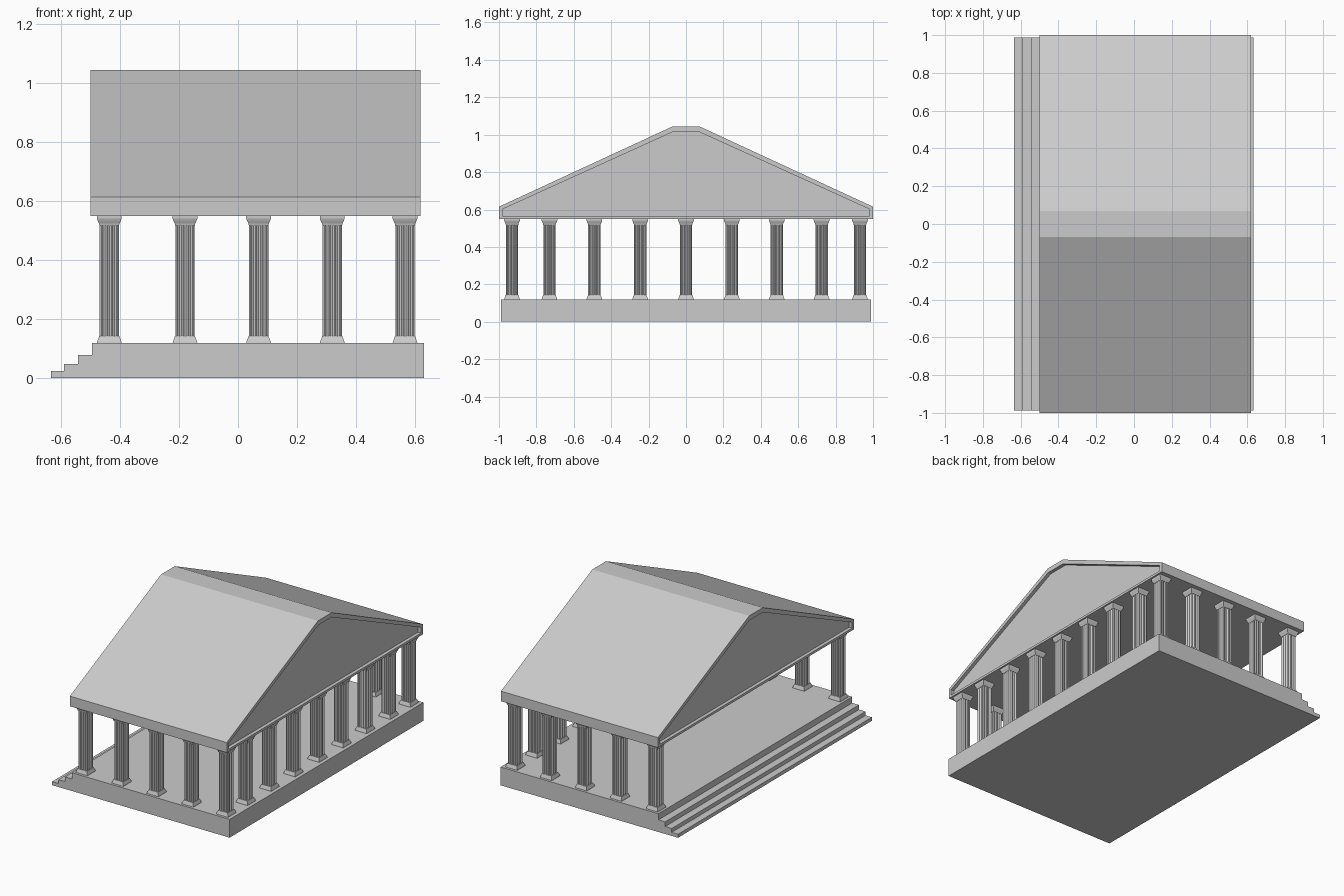
import bpy, bmesh
from math import sin, pi

if "Cube" in bpy.data.objects:
    bpy.data.objects.remove(bpy.data.objects["Cube"])


def loft(name, rings):
    """Skin a closed solid through rings of equal point count."""
    bm = bmesh.new()
    loops = [[bm.verts.new(p) for p in ring] for ring in rings]
    n = len(loops[0])
    for a, b in zip(loops, loops[1:]):
        for i in range(n):
            j = (i + 1) % n
            bm.faces.new((a[i], a[j], b[j], b[i]))
    bm.faces.new(loops[0])
    bm.faces.new(loops[-1])
    bmesh.ops.recalc_face_normals(bm, faces=bm.faces)
    mesh = bpy.data.meshes.new(name)
    bm.to_mesh(mesh)
    bm.free()
    obj = bpy.data.objects.new(name, mesh)
    bpy.context.collection.objects.link(obj)
    return obj


def box(name, x0, x1, y0, y1, z0, z1):
    base = [(x0, y0), (x1, y0), (x1, y1), (x0, y1)]
    return loft(name, [[(x, y, z) for x, y in base] for z in (z0, z1)])


def square(half, z):
    return [(half * sx, half * sy, z)
            for sx, sy in ((-1, -1), (1, -1), (1, 1), (-1, 1))]


def fluted_section():
    """Square cross-section with clipped corners and three flutes per side."""
    half, flat, depth, steps = 0.033, 0.027, 0.005, 4
    side = [(-flat, -half)]
    width = 2 * flat / 3
    for f in range(3):
        start = -flat + f * width
        for k in range(steps + 1):
            t = k / steps
            side.append((start + width * (0.12 + 0.76 * t),
                         -half + depth * sin(pi * t)))
    side.append((flat, -half))
    pts = []
    for _ in range(4):
        pts += side
        side = [(-y, x) for x, y in side]
    return pts


# platform and front steps
Y = 0.988
box("platform", -0.495, 0.632, -Y, Y, 0, 0.118)
steps = [(-0.495, 0), (-0.635, 0), (-0.635, 0.023), (-0.59, 0.023),
         (-0.59, 0.048), (-0.543, 0.048), (-0.543, 0.078), (-0.495, 0.078)]
loft("steps", [[(x, y, z) for x, z in steps] for y in (-Y, Y)])

# gabled roof with recessed pediments at both ends
outer = [(-1, 0.55), (-1, 0.615), (-0.07, 1.045),
         (0.07, 1.045), (1, 0.615), (1, 0.55)]
inner = [(-0.98, 0.565), (-0.98, 0.602), (-0.07, 1.015),
         (0.07, 1.015), (0.98, 0.602), (0.98, 0.565)]
layers = [(-0.478, inner), (-0.5, inner), (-0.5, outer),
          (0.62, outer), (0.62, inner), (0.598, inner)]
loft("roof", [[(x, y, z) for y, z in prof] for x, prof in layers])

# one column: flared foot, fluted shaft, curved capital
section = fluted_section()
parts = [
    loft("column_foot", [square(h, z) for h, z in
                         ((0.042, 0.118), (0.041, 0.123), (0.034, 0.142))]),
    loft("column_shaft", [[(x, y, z) for x, y in section]
                          for z in (0.14, 0.525)]),
    loft("column_capital", [square(h, z) for h, z in
                            ((0.033, 0.517), (0.035, 0.525), (0.039, 0.533),
                             (0.042, 0.541), (0.042, 0.55))]),
]

# colonnade around three sides, the stepped side stays open
xs = [-0.437, -0.18, 0.07, 0.32, 0.567]
ys = [-0.93, -0.73, -0.49, -0.245, 0, 0.245, 0.485, 0.725, 0.93]
spots = [(x, y) for y in (ys[0], ys[-1]) for x in xs]
spots += [(xs[-1], y) for y in ys[1:-1]]
for part in parts:
    for i, (x, y) in enumerate(spots):
        obj = part if i == 0 else part.copy()
        if i:
            bpy.context.collection.objects.link(obj)
        obj.location = (x, y, 0)
